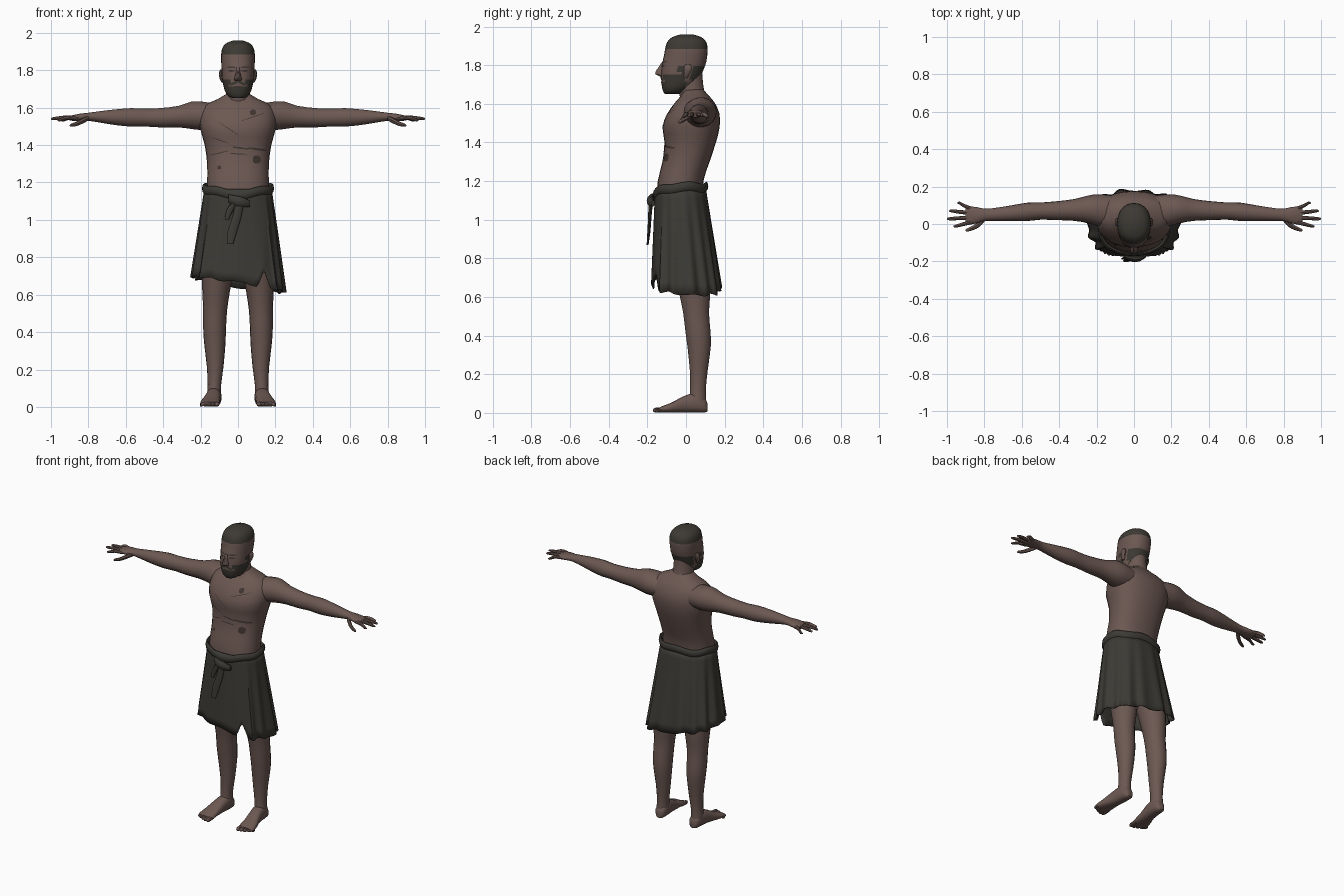
import bpy, bmesh, math
from mathutils import Vector
from mathutils.bvhtree import BVHTree


def material(name, rgb):
    m = bpy.data.materials.new(name)
    m.diffuse_color = (*rgb, 1)
    return m


SKIN = material("skin", (0.150, 0.098, 0.084))
HAIR = material("dark hair", (0.047, 0.042, 0.034))
CLOTH = material("dark cloth", (0.046, 0.043, 0.036))
WOUND = material("scar", (0.050, 0.036, 0.030))


def grid_mesh(name, rows, mats, close_rows=False, caps=True, close_cols=True, angle=40):
    """Skin rows of points into a mesh."""
    bm = bmesh.new()
    vs = [[bm.verts.new(p) for p in r] for r in rows]
    n, m = len(rows), len(rows[0])
    for i in range(n if close_rows else n - 1):
        for j in range(m if close_cols else m - 1):
            a, b = vs[i], vs[(i + 1) % n]
            k = (j + 1) % m
            bm.faces.new((a[j], a[k], b[k], b[j]))
    if caps:
        bm.faces.new(vs[0])
        bm.faces.new(vs[-1])
    bmesh.ops.recalc_face_normals(bm, faces=bm.faces)
    me = bpy.data.meshes.new(name)
    bm.to_mesh(me)
    bm.free()
    ob = bpy.data.objects.new(name, me)
    bpy.context.collection.objects.link(ob)
    for mt in mats:
        me.materials.append(mt)
    bpy.ops.object.select_all(action='DESELECT')
    ob.select_set(True)
    bpy.context.view_layer.objects.active = ob
    bpy.ops.object.shade_smooth_by_angle(angle=math.radians(angle))
    return ob


def sgnpow(v, e):
    return math.copysign(abs(v) ** e, v)


def smooth_rings(rings, steps):
    """Catmull-Rom interpolation between the given rings."""
    out = []
    for i in range(len(rings) - 1):
        q = [rings[max(0, min(len(rings) - 1, i + d))] for d in (-1, 0, 1, 2)]
        for s in range(steps):
            t = s / steps
            out.append([0.5 * (2 * b + (c - a) * t + (2 * a - 5 * b + 4 * c - d) * t * t
                               + (3 * b - a - 3 * c + d) * t ** 3) for a, b, c, d in zip(*q)])
    return out + [list(rings[-1])]


def loft(name, axis, rings, mats, sides=18, power=2.0, steps=2, mirror=1):
    """Rings are (x, y, z, half width, half depth) across the axis."""
    rows = []
    for x, y, z, a, b in smooth_rings(rings, steps):
        row = []
        for k in range(sides):
            t = 2 * math.pi * k / sides
            u, v = a * sgnpow(math.cos(t), 2 / power), b * sgnpow(math.sin(t), 2 / power)
            d = {'x': (0, u, v), 'y': (u, 0, v), 'z': (u, v, 0)}[axis]
            row.append(((x + d[0]) * mirror, y + d[1], z + d[2]))
        rows.append(row)
    return grid_mesh(name, rows, mats)


# Torso and neck
torso = loft("torso", 'z', [
    (0, -.01, .95, .165, .12), (0, -.03, 1.10, .168, .12), (0, -.028, 1.20, .165, .118),
    (0, 0, 1.30, .165, .122), (0, .022, 1.40, .178, .133), (0, .026, 1.48, .20, .148),
    (0, .038, 1.55, .205, .135), (0, .046, 1.61, .18, .10), (0, .045, 1.645, .11, .07),
    (0, .035, 1.675, .06, .055)], [SKIN], sides=28, power=2.3)
loft("neck", 'z', [(0, .05, 1.58, .085, .08), (0, .035, 1.64, .068, .068),
                   (0, .022, 1.70, .062, .068), (0, .02, 1.76, .06, .065)], [SKIN])

# Head with cropped hair, nape band and beard
head = loft("head", 'z', [
    (0, -.07, 1.652, .034, .04), (0, -.06, 1.665, .055, .058), (0, -.045, 1.69, .07, .08),
    (0, -.03, 1.725, .080, .098), (0, -.021, 1.765, .086, .107), (0, -.01, 1.81, .088, .113),
    (0, -.002, 1.85, .09, .112), (0, .002, 1.885, .09, .110), (0, .004, 1.92, .083, .101),
    (0, .004, 1.945, .062, .076), (0, .004, 1.96, .022, .03)],
    [SKIN, HAIR], sides=28, power=2.2, steps=3)
for p in head.data.polygons:
    c = p.center
    cap = c.z > 1.885
    nape = c.y > .025 and 1.70 < c.z < 1.80
    beard = -.13 < c.y < .0 and c.z < (1.715 if abs(c.x) < .045 else 1.75)
    burns = -.035 < c.y < .0 and c.z < 1.80
    p.material_index = int(cap or nape or beard or burns)
loft("nose", 'z', [(0, -.122, 1.742, .015, .012), (0, -.132, 1.752, .021, .025),
                   (0, -.132, 1.765, .017, .028), (0, -.125, 1.79, .011, .018),
                   (0, -.118, 1.815, .009, .009)], [SKIN], sides=10)
for s in (1, -1):
    loft("ear", 'z', [(.083, -.002, 1.735, .006, .009), (.089, .004, 1.755, .009, .016),
                      (.092, .010, 1.785, .011, .022), (.088, .010, 1.805, .006, .012)],
         [SKIN], sides=10, mirror=s)

# Arms, hands, legs and feet
fingers = [  # base y, tip x, tip y, tip z
    (.010, .965, -.012, 1.533), (.034, 1.0, .028, 1.540),
    (.058, .988, .070, 1.540), (.080, .945, .112, 1.532)]
for s in (1, -1):
    loft("arm", 'x', [
        (.10, .06, 1.55, .09, .07), (.19, .074, 1.556, .085, .077), (.25, .078, 1.559, .073, .074),
        (.32, .075, 1.552, .058, .058), (.42, .071, 1.546, .050, .052), (.50, .069, 1.547, .046, .048),
        (.57, .065, 1.548, .049, .050), (.66, .057, 1.549, .042, .042), (.75, .051, 1.551, .034, .029),
        (.80, .049, 1.551, .033, .022), (.84, .047, 1.549, .043, .020), (.88, .046, 1.545, .048, .016),
        (.90, .046, 1.543, .043, .011)], [SKIN], mirror=s)
    for by, tx, ty, tz in fingers:
        loft("finger", 'x', [(.865, by, 1.545, .011, .011),
                             ((.865 + tx) / 2, (by + ty) / 2, 1.546, .0105, .011),
                             (tx - .012, ty, tz + .001, .008, .008), (tx, ty, tz, .003, .003)],
             [SKIN], sides=8, mirror=s)
    loft("thumb", 'x', [(.80, .030, 1.545, .018, .014), (.83, -.001, 1.530, .017, .015),
                        (.862, -.021, 1.514, .012, .012), (.892, -.032, 1.506, .009, .008),
                        (.900, -.034, 1.504, .003, .003)], [SKIN], sides=8, mirror=s)
    loft("leg", 'z', [
        (.095, .0, .98, .085, .105), (.107, .03, .75, .085, .095), (.117, .045, .62, .074, .082),
        (.122, .052, .52, .064, .068), (.125, .062, .42, .061, .066), (.124, .068, .34, .057, .061),
        (.122, .066, .22, .045, .047), (.126, .062, .12, .036, .041), (.128, .06, .06, .038, .045),
        (.128, .06, .03, .036, .044)], [SKIN], mirror=s)
    loft("foot", 'y', [
        (.125, .112, .026, .016, .018), (.126, .098, .039, .032, .037), (.128, .05, .052, .040, .050),
        (.134, -.01, .045, .041, .043), (.145, -.07, .029, .049, .027), (.150, -.12, .019, .053, .017),
        (.152, -.140, .015, .047, .012)], [SKIN], power=2.5, mirror=s)
    for i in range(5):
        x, tip, r = .112 + .021 * i, -.170 + .0035 * i * i / 1.4, .013 - .0012 * i
        loft("toe", 'y', [(x, -.11, r + .003, r, r), (x, tip + .012, r + .001, r, r),
                          (x, tip, r, r * .4, r * .4)], [SKIN], sides=8, mirror=s)


# Pleated wrap skirt with uneven hem and a front slit
def skirt_point(theta, t):
    rx, front, back = .180 + .066 * t, -.160 - .018 * t, .103 + .078 * t
    e = 2 / (2.2 + .4 * t)
    fold = .25 if math.sin(theta) < -.7 else 1
    wave = 1 + t ** .7 * fold * (.04 * math.sin(15 * theta) + .022 * math.sin(8 * theta + 1))
    x = rx * wave * sgnpow(math.cos(theta), e)
    y = (front + back) / 2 + (back - front) / 2 * wave * sgnpow(math.sin(theta), e)
    hem = .652 - .16 * x - .07 * y + .006 * math.sin(11 * theta)
    if y < 0:
        hem += .085 * max(0, 1 - abs(x - .14) / .035)
    return Vector((x, y, 1.165 + t * (hem - 1.165)))


N = 120
skirt = grid_mesh("skirt", [[skirt_point(2 * math.pi * j / N, i / 10) for j in range(N)]
                            for i in range(11)], [CLOTH], caps=False, angle=35)
mod = skirt.modifiers.new("thickness", 'SOLIDIFY')
mod.thickness = .006

# Belt, knot and hanging ends
rows = []
for j in range(48):
    th = 2 * math.pi * j / 48
    c = skirt_point(th, .02)
    out = Vector((math.cos(th), math.sin(th), 0))
    c.z = 1.168 - .03 * max(0, -math.sin(th)) ** 2 + .006 * math.sin(5 * th)
    rows.append([c + out * .011 * math.cos(a) + Vector((0, 0, .024 * math.sin(a)))
                 for a in [2 * math.pi * k / 8 for k in range(8)]])
grid_mesh("belt", rows, [CLOTH], close_rows=True, caps=False)
loft("belt_knot", 'x', [(-.05, -.172, 1.115, .012, .022), (-.01, -.182, 1.10, .020, .030),
                        (.03, -.182, 1.095, .018, .026), (.065, -.170, 1.085, .008, .016)],
     [CLOTH], sides=10)
loft("belt_end", 'z', [(.01, -.182, 1.10, .022, .012), (-.005, -.187, 1.02, .024, .009),
                       (-.03, -.192, .94, .025, .008), (-.042, -.199, .87, .016, .005)],
     [CLOTH], sides=8)
loft("belt_end_short", 'z', [(-.01, -.182, 1.105, .018, .010), (-.045, -.183, 1.05, .018, .008),
                             (-.06, -.186, 1.00, .010, .005)], [CLOTH], sides=8)


# Thin plates laid on the front (side=-1) or back (side=1) of a part
def strip(name, target, a, b, width, mat, side=-1, n=8):
    tree = BVHTree.FromPolygons([v.co for v in target.data.vertices],
                                [p.vertices[:] for p in target.data.polygons])
    a, b = Vector((a[0], 0, a[1])), Vector((b[0], 0, b[1]))
    across = Vector((-(b - a).z, 0, (b - a).x)).normalized() * width / 2
    rows = []
    for i in range(n + 1):
        taper = .55 + .45 * math.sin(math.pi * i / n)
        row = []
        for w in (-1, 0, 1):
            p = a.lerp(b, i / n) + across * w * taper
            hit = tree.ray_cast(Vector((p.x, side, p.z)), Vector((0, -side, 0)))[0]
            if hit is None:
                return
            row.append(hit + Vector((0, side * .003, 0)))
        rows.append(row)
    grid_mesh(name, rows, [mat], caps=False, close_cols=False)


# Scars and creases on the body
for a, b, w in [((.08, 1.325), (.12, 1.32), .045), ((-.11, 1.28), (-.09, 1.28), .02),
                ((.065, 1.57), (.095, 1.58), .03), ((-.03, 1.39), (.06, 1.378), .009),
                ((.05, 1.385), (.15, 1.372), .012), ((-.04, 1.355), (.05, 1.35), .006),
                ((-.15, 1.345), (-.05, 1.37), .005), ((-.10, 1.52), (.0, 1.455), .004),
                ((.02, 1.53), (.14, 1.57), .004), ((-.14, 1.44), (-.05, 1.41), .004)]:
    strip("scar", torso, a, b, w, WOUND)

# Eyes, brows, moustache and mouth
for s in (1, -1):
    strip("eye", head, (s * .02, 1.797), (s * .05, 1.797), .011, WOUND)
    strip("brow", head, (s * .014, 1.815), (s * .058, 1.818), .009, HAIR)
    strip("moustache", head, (s * .002, 1.738), (s * .042, 1.722), .014, HAIR)
strip("mouth", head, (-.028, 1.712), (.028, 1.712), .007, WOUND)
